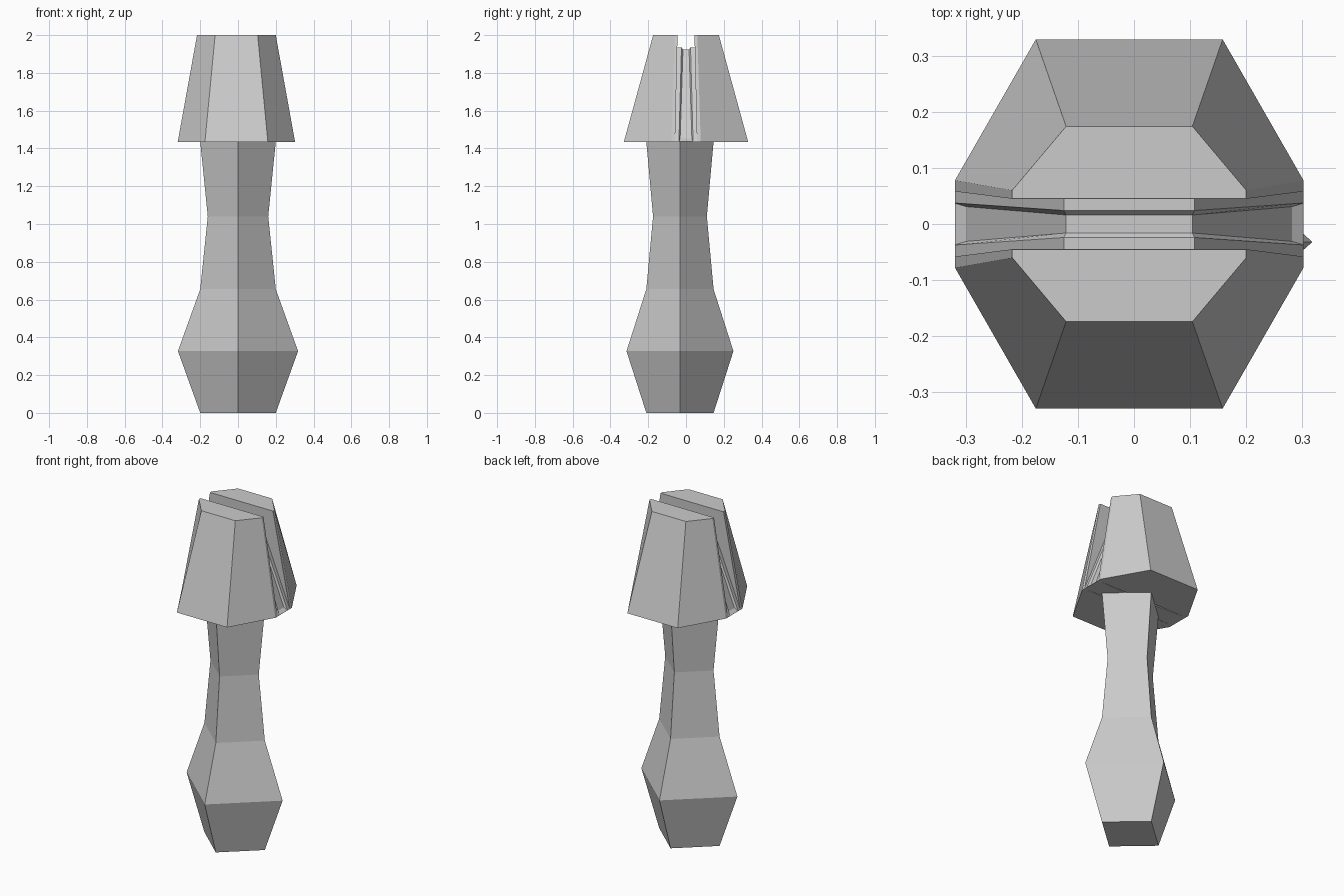
import bpy
import bmesh

cube = bpy.data.objects.get("Cube")
if cube:
    bpy.data.objects.remove(cube, do_unlink=True)

# Single plain grey
grey = bpy.data.materials.new("plain_grey")
grey.use_nodes = True
colour = (0.6, 0.6, 0.6, 1)
grey.diffuse_color = colour
grey.node_tree.nodes["Principled BSDF"].inputs["Base Color"].default_value = colour


def loft(name, rings):
    """Skin a list of equal-length closed rings and cap both ends."""
    bm = bmesh.new()
    loops = [[bm.verts.new(p) for p in ring] for ring in rings]
    for a, b in zip(loops, loops[1:]):
        n = len(a)
        for i in range(n):
            j = (i + 1) % n
            bm.faces.new((a[i], a[j], b[j], b[i]))
    bm.faces.new(loops[0][::-1])
    bm.faces.new(loops[-1])
    bmesh.ops.remove_doubles(bm, verts=bm.verts, dist=1e-5)
    bmesh.ops.recalc_face_normals(bm, faces=bm.faces)
    mesh = bpy.data.meshes.new(name)
    bm.to_mesh(mesh)
    bm.free()
    mesh.materials.append(grey)
    obj = bpy.data.objects.new(name, mesh)
    bpy.context.collection.objects.link(obj)
    return obj


# Handle: four-sided turned profile, corners on the axes
HANDLE_Y, SQUASH = -0.032, 0.89
profile = [(0.2, 0), (0.318, 0.327), (0.2, 0.655), (0.16, 1.04), (0.2, 1.436)]
loft("handle", [[(r * cx, HANDLE_Y + r * SQUASH * cy, z)
                 for cx, cy in ((1, 0), (0, 1), (-1, 0), (0, -1))]
                for r, z in profile])

# Head: two tapered halves either side of the slot
CX, BASE, TOP = -0.0085, 1.435, 2.0


def half_ring(side, z, wide, narrow, outer, corner, slot):
    outline = [(-wide, slot), (-wide, corner), (-narrow, outer),
               (narrow, outer), (wide, corner), (wide, slot)]
    return [(CX + x, side * y, z) for x, y in outline]


for name, side in (("head_front", -1), ("head_back", 1)):
    loft(name, [half_ring(side, BASE, 0.3105, 0.1665, 0.329, 0.078, 0.058),
                half_ring(side, TOP, 0.2085, 0.1125, 0.174, 0.06, 0.045)])

# Head core: sloped floor of the slot with a shallow groove along it
# (half length, height, groove half length, groove height, groove widths)
stations = [(0.3105, 1.436, 0.3105, 1.436, 0.037, 0.037),
            (0.3045, 1.452, 0.2905, 1.452, 0.037, 0.031),
            (0.1165, 1.935, 0.1125, 1.925, 0.024, 0.016)]


def core_ring(sign, station):
    x, z, gx, gz, a, b = station
    w = 0.059 if z < 1.5 else 0.049
    ring = [(x, -w, BASE), (x, -w, z), (x, -a, z), (gx, -b, gz),
            (gx, b, gz), (x, a, z), (x, w, z), (x, w, BASE)]
    return [(CX + sign * px, y, pz) for px, y, pz in ring]


loft("head_core", [core_ring(-1, s) for s in stations]
     + [core_ring(1, s) for s in reversed(stations)])
